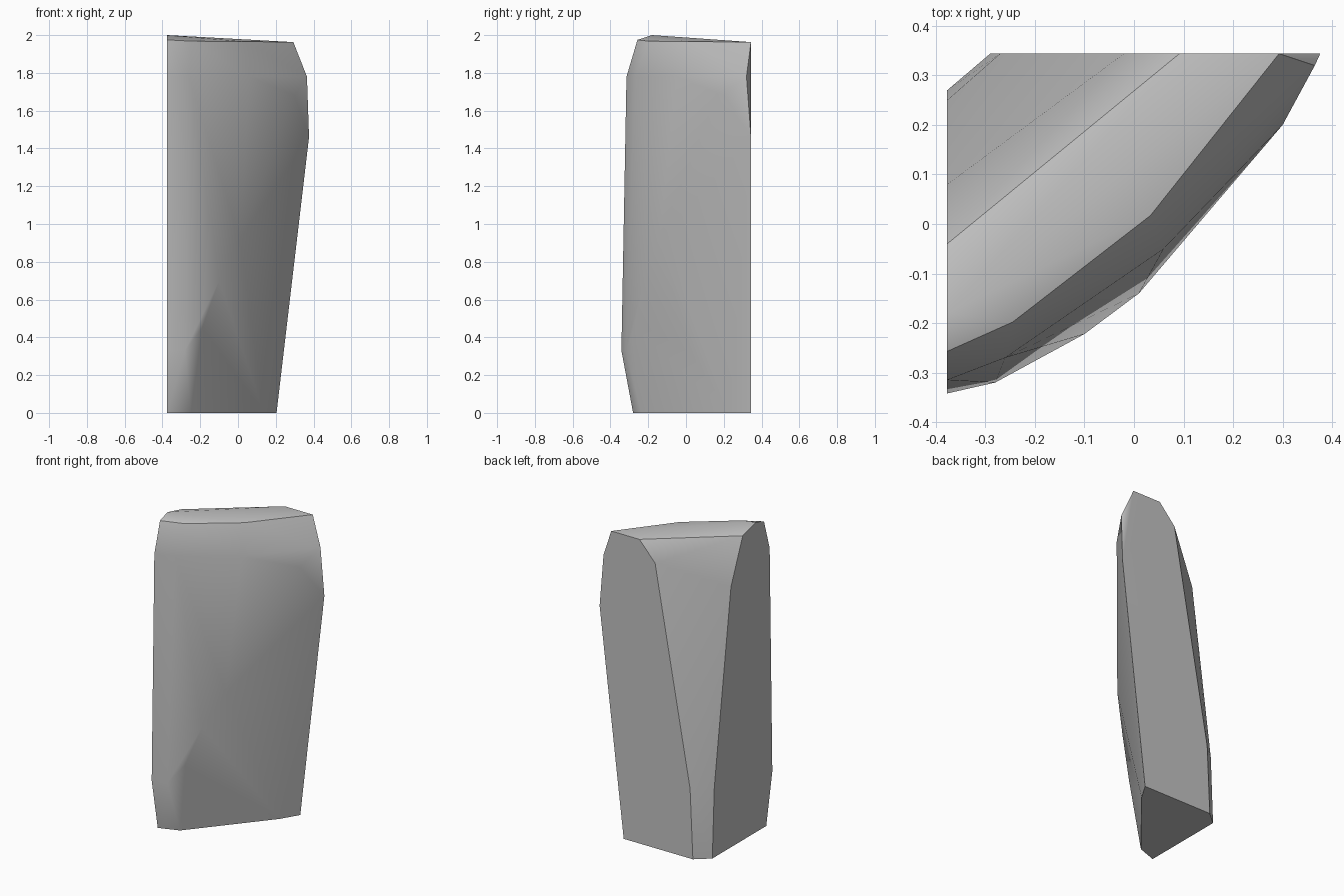
import bpy
import bmesh
import math

SIDE_X = -0.377  # flat cut on the right side
BACK_Y = 0.344   # flat cut at the back

default_cube = bpy.data.objects.get("Cube")
if default_cube:
    bpy.data.objects.remove(default_cube, do_unlink=True)


def flat_material(name, value):
    material = bpy.data.materials.new(name)
    material.use_nodes = True
    colour = (value, value, value, 1.0)
    material.diffuse_color = colour
    shader = material.node_tree.nodes["Principled BSDF"]
    shader.inputs["Base Color"].default_value = colour
    return material


def hull_object(name, points, material):
    """Wrap the points in a convex skin, keeping large cuts as single flat faces."""
    bm = bmesh.new()
    for point in points:
        bm.verts.new(point)
    bmesh.ops.convex_hull(bm, input=bm.verts[:])
    loose = [v for v in bm.verts if not v.link_faces]
    bmesh.ops.delete(bm, geom=loose, context="VERTS")
    bmesh.ops.dissolve_limit(bm, angle_limit=math.radians(0.5),
                             verts=bm.verts[:], edges=bm.edges[:])
    bmesh.ops.recalc_face_normals(bm, faces=bm.faces[:])
    mesh = bpy.data.meshes.new(name)
    bm.to_mesh(mesh)
    bm.free()
    mesh.materials.append(material)
    rock = bpy.data.objects.new(name, mesh)
    bpy.context.collection.objects.link(rock)
    return rock


# Outline of the flat side cut, as (y, z)
side_profile = [(0.27, 0), (0.25, 0.45), (0.08, 1.68), (-0.04, 1.965), (-0.18, 2),
                (-0.257, 1.975), (-0.315, 1.78), (-0.342, 0.33), (-0.28, 0)]

# Outline of the flat back cut, as (x, z)
back_profile = [(0.204, 0), (0.376, 1.46), (0.293, 1.963),
                (0.092, 1.963), (-0.02, 1.84), (-0.27, 0.45), (-0.29, 0)]

# Weathered front: foot, diagonal ridge, shoulder and top rim
front_foot = [(-0.25, -0.235, 0), (0.135, 0.23, 0)]
front_ridge = [(-0.28, -0.32, 0.33), (-0.19, -0.27, 0.45), (-0.1, -0.222, 0.7),
               (0.01, -0.14, 0.92), (0.3, 0.2, 1.68)]
front_shoulder = [(-0.26, -0.27, 1.78), (0.06, -0.05, 1.78), (0.365, 0.32, 1.78)]
top_rim = [(-0.245, -0.198, 1.968), (0.033, 0.017, 1.966)]

points = [(SIDE_X, y, z) for y, z in side_profile]
points += [(x, BACK_Y, z) for x, z in back_profile]
points += front_foot + front_ridge + front_shoulder + top_rim

stone = flat_material("light grey stone", 0.54)
rock = hull_object("rock_slab", points, stone)

# Smooth the worn front, keep the broken edges crisp
bpy.ops.object.select_all(action="DESELECT")
rock.select_set(True)
bpy.context.view_layer.objects.active = rock
bpy.ops.object.shade_smooth_by_angle(angle=math.radians(35))

# Let the broad facets read flat, with the blending kept to the ridge
weighted = rock.modifiers.new("broad_facets", "WEIGHTED_NORMAL")
weighted.mode = "FACE_AREA"
weighted.keep_sharp = True
